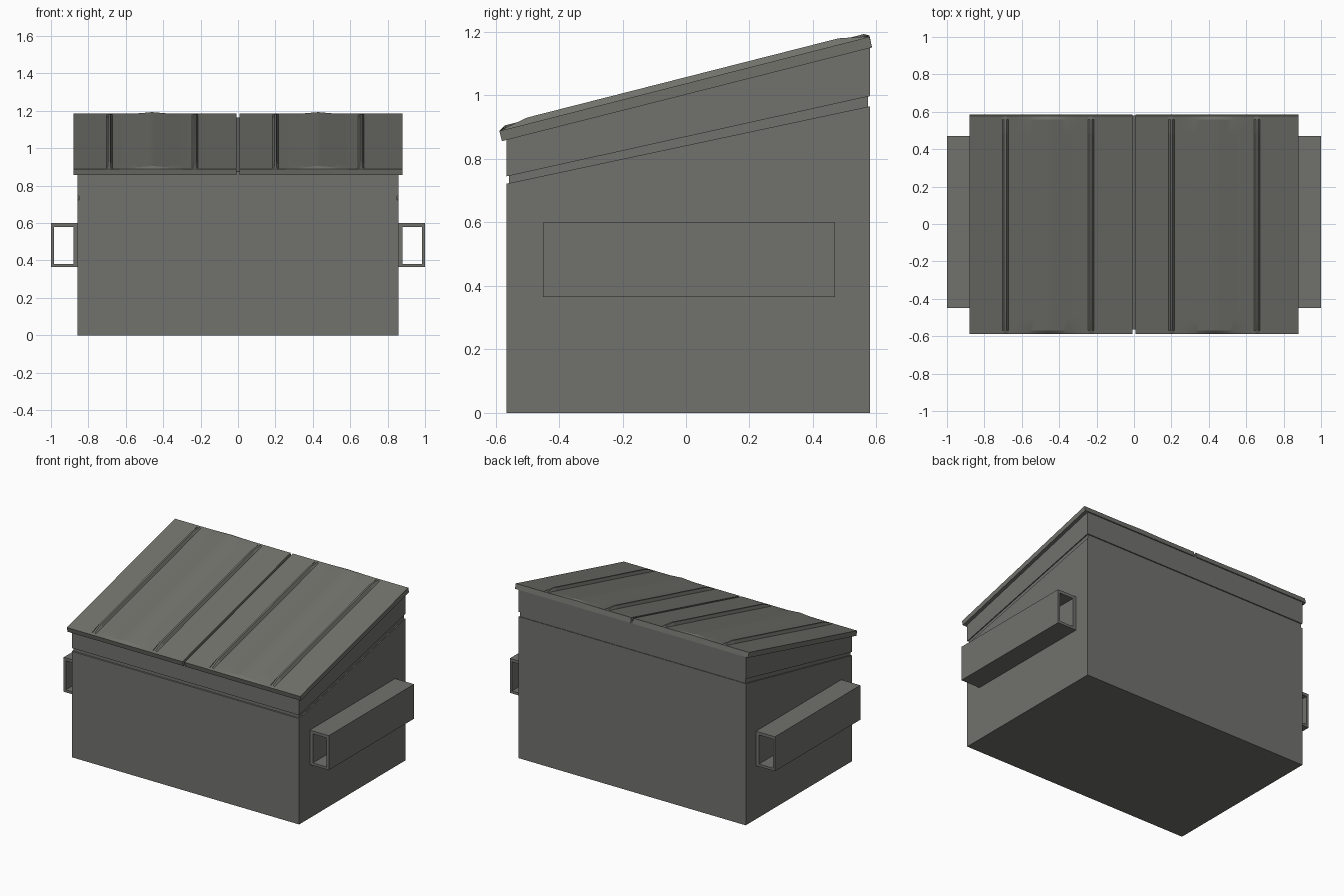
import bpy, bmesh, math

if "Cube" in bpy.data.objects:
    bpy.data.objects.remove(bpy.data.objects["Cube"])


def material(name, rgb):
    m = bpy.data.materials.new(name)
    m.diffuse_color = (*rgb, 1)
    m.use_nodes = True
    m.node_tree.nodes["Principled BSDF"].inputs["Base Color"].default_value = m.diffuse_color
    return m


steel = material("grey steel", (0.165, 0.165, 0.155))
plastic = material("olive grey lid", (0.165, 0.167, 0.148))


def make(name, verts, faces, mat):
    me = bpy.data.meshes.new(name)
    me.from_pydata(verts, [], faces)
    bm = bmesh.new()
    bm.from_mesh(me)
    bmesh.ops.recalc_face_normals(bm, faces=bm.faces)
    bm.to_mesh(me)
    bm.free()
    me.materials.append(mat)
    ob = bpy.data.objects.new(name, me)
    bpy.context.collection.objects.link(ob)
    return ob


def side_prism(name, profile, half_width):
    """Extrude a (y, z) profile symmetrically along x."""
    n = len(profile)
    verts = [(s * half_width, y, z) for s in (-1, 1) for y, z in profile]
    faces = [tuple(range(n)), tuple(range(n, 2 * n))]
    faces += [(i, (i + 1) % n, n + (i + 1) % n, n + i) for i in range(n)]
    return make(name, verts, faces, steel)


# container: lower bin, recessed groove, sloped collar under the lids
side_prism("lower_bin", [(-0.565, 0), (0.58, 0), (0.58, 0.966), (-0.565, 0.722)], 0.857)
side_prism("groove", [(-0.558, 0.70), (0.574, 0.94), (0.574, 1.02), (-0.558, 0.77)], 0.85)
side_prism("upper_collar", [(-0.565, 0.745), (0.58, 0.998), (0.58, 1.165), (-0.565, 0.876)], 0.857)


# fork pockets: open rectangular tubes on both sides
def fork_pocket(name, s):
    rings = [(0.855, 1.0, 0.365, 0.60), (0.88, 0.984, 0.382, 0.58)]
    verts = []
    for y in (-0.45, 0.47):
        for x0, x1, z0, z1 in rings:
            verts += [(s * x, y, z) for x, z in ((x0, z0), (x1, z0), (x1, z1), (x0, z1))]
    faces = []
    for i in range(4):
        j = (i + 1) % 4
        faces += [(i, j, 4 + j, 4 + i), (8 + i, 8 + j, 12 + j, 12 + i),
                  (i, j, 8 + j, 8 + i), (4 + i, 4 + j, 12 + j, 12 + i)]
    make(name, verts, faces, steel)


fork_pocket("left_fork_pocket", -1)
fork_pocket("right_fork_pocket", 1)


# lids: sloped panels with two tapered ribs and a soft crown between them
def lid(name, dx):
    centre = -0.459
    rib = 0.229
    cols = [(-0.88, 0), (-0.008, 0)]
    for r in (-rib, rib):
        cols += [(centre + r + o, h) for o, h in ((-0.016, 0), (-0.006, 1), (0.006, 1), (0.016, 0))]
    cols += [(centre + 0.2 * k / 8, 0) for k in range(-8, 9)]
    cols.sort()
    # (y, rib factor, crown factor) along the slope
    stations = [(-0.588, 0, 0), (-0.57, 0.25, 1), (-0.5, 1, 1),
                (0.48, 1, 1), (0.56, 0.25, 1), (0.578, 0, 0.3)]
    rows = [[(x + dx, -0.58, 0.856) for x, h in cols]]
    for y, rf, cf in stations:
        row = []
        for x, h in cols:
            crown = max(0, 1 - abs(x - centre) / 0.2) ** 1.4
            z = 0.888 + (y + 0.588) * 0.2545 + 0.02 * h * rf + 0.013 * crown * cf
            row.append((x + dx, y, z))
        rows.append(row)
    rows.append([(x + dx, 0.586, 1.151) for x, h in cols])
    n, m = len(cols), len(rows)
    verts = [v for row in rows for v in row]
    faces = []
    for r in range(m):
        q = (r + 1) % m
        faces += [(r * n + c, r * n + c + 1, q * n + c + 1, q * n + c) for c in range(n - 1)]
    faces += [tuple(r * n for r in range(m)), tuple(r * n + n - 1 for r in range(m))]
    ob = make(name, verts, faces, plastic)
    bpy.ops.object.select_all(action='DESELECT')
    ob.select_set(True)
    bpy.context.view_layer.objects.active = ob
    bpy.ops.object.shade_smooth_by_angle(angle=math.radians(12))


lid("left_lid", 0)
lid("right_lid", 0.888)
